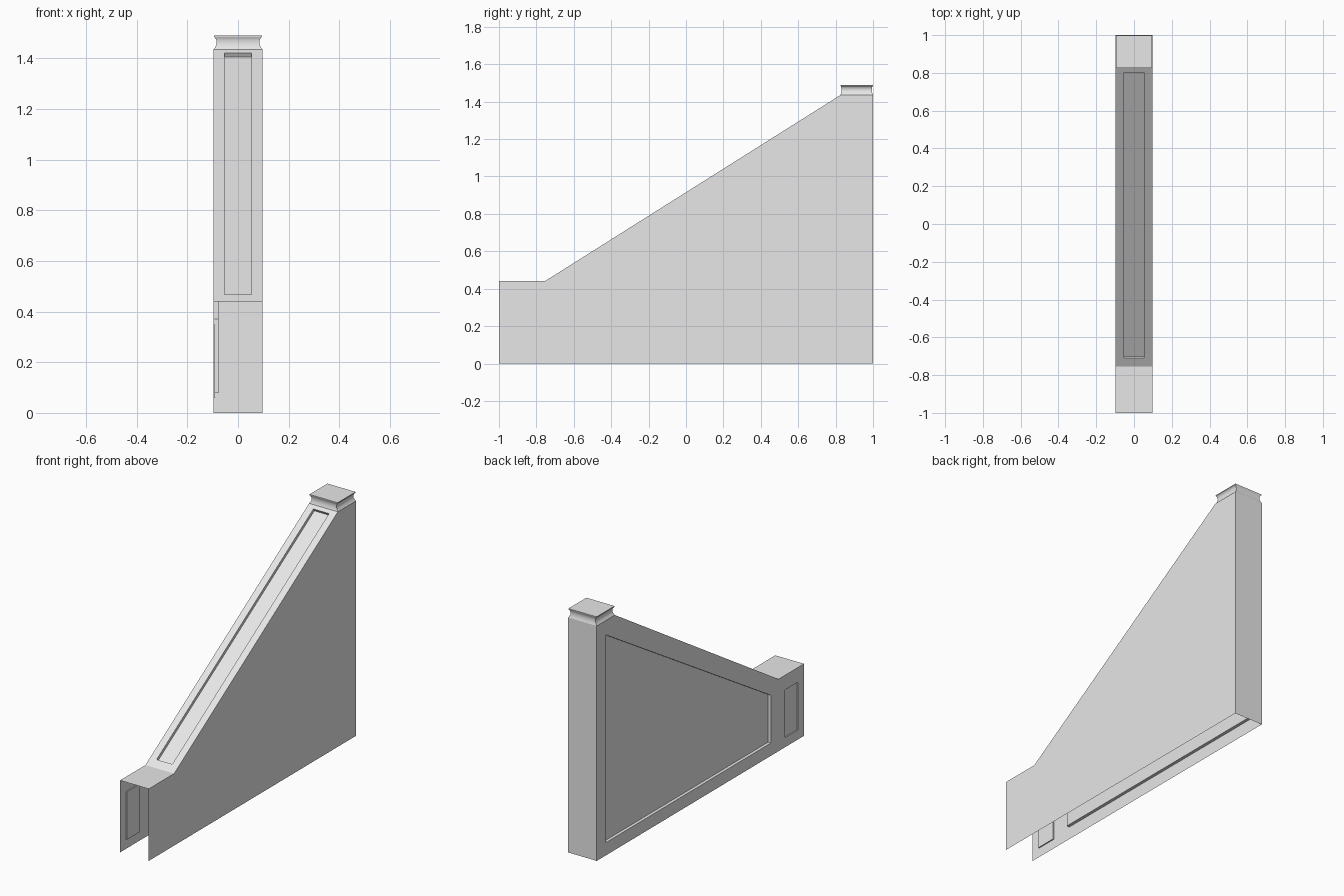
import bpy, bmesh
from mathutils import Vector

if "Cube" in bpy.data.objects:
    bpy.data.objects.remove(bpy.data.objects["Cube"], do_unlink=True)

stone = bpy.data.materials.new("pale_grey_stone")
stone.use_nodes = True
grey = (0.8, 0.8, 0.8, 1)
stone.diffuse_color = grey
stone.node_tree.nodes["Principled BSDF"].inputs["Base Color"].default_value = grey

W = 0.097                       # half width
LOW, HIGH, TOP = 0.44, 1.435, 1.49
FOOT, POST = -0.755, 0.825      # start and end of the slope along y


def slope_z(y):
    return LOW + (HIGH - LOW) * (y - FOOT) / (POST - FOOT)


def face(bm, points):
    return bm.faces.new([bm.verts.new(p) for p in points])


def recessed(bm, outer, inner, sink):
    """Flat border around a sunken panel."""
    floor = [p + sink for p in inner]
    n = len(outer)
    for a, b in ((outer, inner), (inner, floor)):
        for i in range(n):
            j = (i + 1) % n
            face(bm, (a[i], a[j], b[j], b[i]))
    face(bm, floor)


def finish(name, bm, smooth=False):
    bmesh.ops.remove_doubles(bm, verts=bm.verts, dist=0.0001)
    mesh = bpy.data.meshes.new(name)
    bm.to_mesh(mesh)
    bm.free()
    mesh.materials.append(stone)
    obj = bpy.data.objects.new(name, mesh)
    bpy.context.collection.objects.link(obj)
    if smooth:
        bpy.ops.object.select_all(action="DESELECT")
        obj.select_set(True)
        bpy.context.view_layer.objects.active = obj
        bpy.ops.object.shade_smooth_by_angle(angle=0.6)
    return obj


def side(x, pts):
    return [Vector((x, y, z)) for y, z in pts]


# Plain wall on the left
bm = bmesh.new()
face(bm, side(W, [(-1, 0), (1, 0), (1, HIGH), (POST, HIGH), (FOOT, LOW), (-1, LOW)]))
finish("plain_wall", bm)

# Panelled wall on the right: large sloping panel and small pedestal panel
bm = bmesh.new()
outer = side(-W, [(FOOT, 0), (FOOT, LOW), (POST, HIGH), (1, HIGH), (1, 0)])
inner = side(-W, [(-0.68, 0.078), (-0.68, 0.37), (0.78, 1.266), (0.913, 1.348), (0.913, 0.078)])
recessed(bm, outer, inner, Vector((0.019, 0, 0)))
outer = side(-W, [(-1, 0), (-1, LOW), (FOOT, LOW), (FOOT, 0)])
inner = side(-W, [(-0.942, 0.058), (-0.942, 0.35), (-0.816, 0.35), (-0.816, 0.058)])
recessed(bm, outer, inner, Vector((0.007, 0, 0)))
finish("panelled_wall", bm)

# Back wall and pedestal top; front and underside stay open
bm = bmesh.new()
face(bm, [(W, 1, 0), (-W, 1, 0), (-W, 1, HIGH), (W, 1, HIGH)])
finish("back_wall", bm)
bm = bmesh.new()
face(bm, [(-W, -1, LOW), (W, -1, LOW), (W, FOOT, LOW), (-W, FOOT, LOW)])
finish("pedestal_top", bm)


# Sloping rail with a long sunken panel
def on_slope(half, start, end):
    return [Vector((x, y, slope_z(y))) for x, y in
            ((-half, start), (half, start), (half, end), (-half, end))]


bm = bmesh.new()
normal = Vector((0, LOW - HIGH, POST - FOOT)).normalized()
recessed(bm, on_slope(W, FOOT, POST), on_slope(0.053, -0.71, 0.803), normal * -0.018)
finish("sloping_rail", bm)

# Post cap with a hollow moulded neck
bm = bmesh.new()
profile = [(HIGH, 0), (1.443, 0.006), (1.452, 0.011), (1.463, 0.013),
           (1.474, 0.011), (1.482, 0.006), (1.485, 0.002), (TOP, 0.002)]
rings = []
for z, inset in profile:
    x, dy = W - inset, inset * 0.5
    rings.append([Vector(p) for p in ((-x, POST + dy, z), (x, POST + dy, z),
                                      (x, 1 - dy, z), (-x, 1 - dy, z))])
for a, b in zip(rings, rings[1:]):
    for i in range(4):
        j = (i + 1) % 4
        face(bm, (a[i], a[j], b[j], b[i]))
face(bm, rings[-1])
finish("post_cap", bm, smooth=True)
